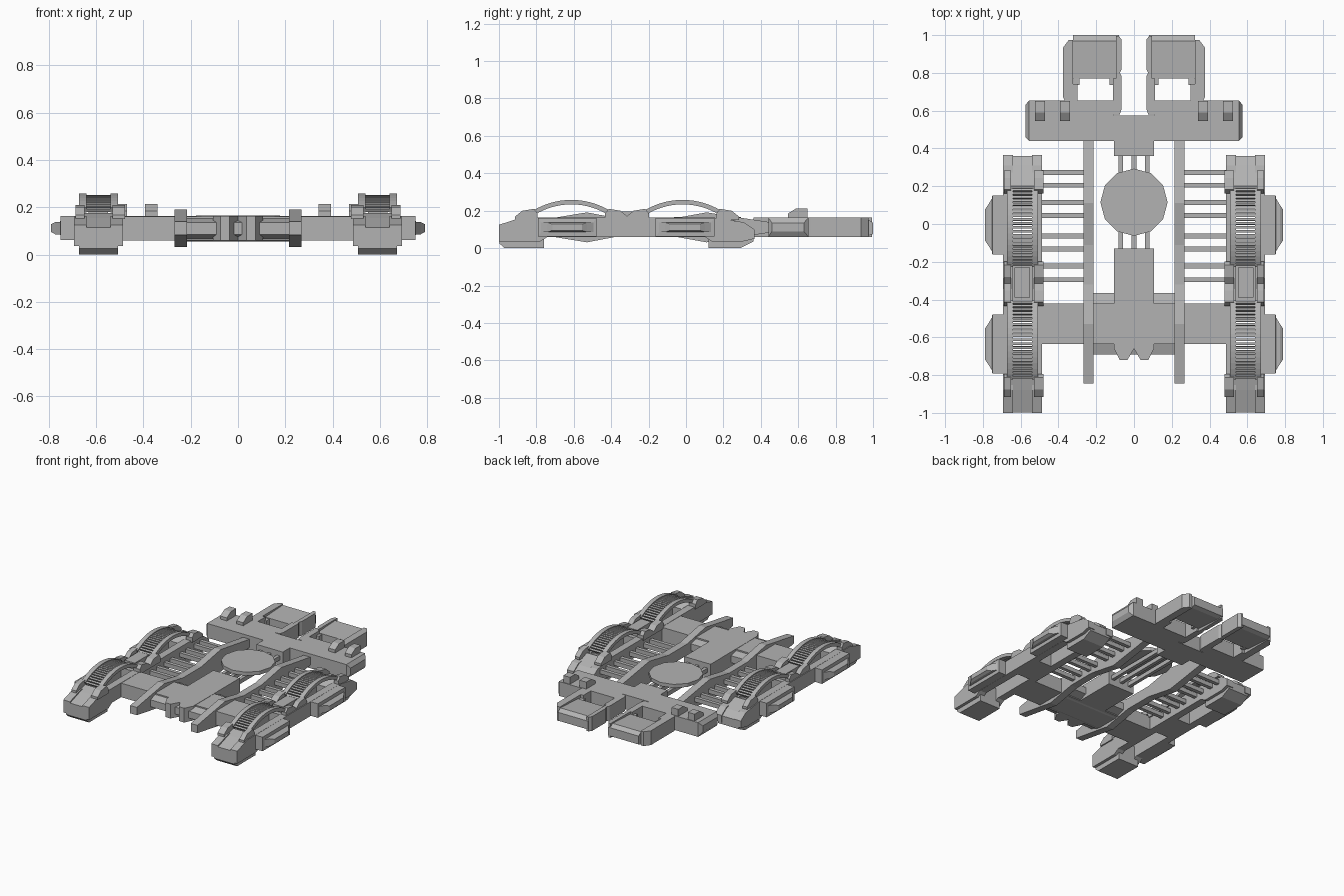
import bpy, bmesh, math
from mathutils import Vector

cube = bpy.data.objects.get("Cube")
if cube:
    bpy.data.objects.remove(cube, do_unlink=True)

grey = bpy.data.materials.new("plain_grey")
grey.use_nodes = True
tone = (0.45, 0.45, 0.45, 1)
grey.diffuse_color = tone
grey.node_tree.nodes["Principled BSDF"].inputs["Base Color"].default_value = tone


def finish(name, bm):
    bmesh.ops.recalc_face_normals(bm, faces=bm.faces)
    mesh = bpy.data.meshes.new(name)
    bm.to_mesh(mesh)
    bm.free()
    mesh.materials.append(grey)
    ob = bpy.data.objects.new(name, mesh)
    bpy.context.collection.objects.link(ob)
    return ob


def loft(bm, rings):
    """Closed solid through rings of equal point count."""
    loops = [[bm.verts.new(p) for p in ring] for ring in rings]
    bm.faces.new(loops[0])
    bm.faces.new(loops[-1])
    for a, b in zip(loops, loops[1:]):
        for i in range(len(a)):
            j = (i + 1) % len(a)
            bm.faces.new((a[i], a[j], b[j], b[i]))


def side(name, yz, x0, x1):
    """Side profile pushed along x."""
    bm = bmesh.new()
    loft(bm, [[(x, y, z) for y, z in yz] for x in (x0, x1)])
    return finish(name, bm)


def plan(name, xy, z0, z1):
    """Floor outline pushed along z."""
    bm = bmesh.new()
    loft(bm, [[(x, y, z) for x, y in xy] for z in (z0, z1)])
    return finish(name, bm)


def box(name, x0, x1, y0, y1, z0, z1):
    return side(name, [(y0, z0), (y1, z0), (y1, z1), (y0, z1)], x0, x1)


def rect(x, y0, y1, z0, z1):
    return [(x, y0, z0), (x, y1, z0), (x, y1, z1), (x, y0, z1)]


def mirrored(ob):
    """Second copy on the other side of x = 0."""
    bm = bmesh.new()
    bm.from_mesh(ob.data)
    for v in bm.verts:
        v.co.x = -v.co.x
    left = ob.name
    ob.name = left + "_left"
    finish(left + "_right", bm)


LO, HI = 0.06, 0.163

# Central beam with two pointed front teeth
plan("central_beam", [(-0.105, -0.13), (0.105, -0.13), (0.105, -0.66), (0.075, -0.72),
                      (0.035, -0.72), (0, -0.66), (-0.035, -0.72), (-0.075, -0.72),
                      (-0.105, -0.66)], LO, HI)
# Front cross axle and its faceted drum
box("front_axle", -0.52, 0.52, -0.635, -0.42, LO, HI - 0.002)
side("axle_drum", [(-0.69, 0.085), (-0.61, 0.056), (-0.45, 0.056), (-0.365, 0.085),
                   (-0.365, 0.135), (-0.45, 0.16), (-0.61, 0.16), (-0.69, 0.135)], -0.215, 0.215)

# Turntable disc on three thin rods
disc = [(0.178 * math.sin(i * math.tau / 12), 0.115 + 0.178 * math.cos(i * math.tau / 12))
        for i in range(12)]
plan("turntable_disc", disc, 0.14, 0.166)
for i, x in enumerate((-0.07, 0, 0.07)):
    box(f"centre_rod_{i}", x - 0.012, x + 0.012, -0.14, 0.37, 0.1, 0.13)

# Rear crossbar with tapered ends
bm = bmesh.new()
loft(bm, [rect(-0.575, 0.46, 0.63, 0.09, 0.135), rect(-0.555, 0.44, 0.655, LO, HI),
          rect(-0.105, 0.44, 0.655, LO, HI)])
mirrored(finish("rear_crossbar", bm))
box("rear_centre_block", -0.105, 0.105, 0.36, 0.575, LO, HI)

for x in (0.34, 0.47):
    mirrored(side("crossbar_lug", [(0.545, 0.15), (0.65, 0.15), (0.65, 0.213), (0.59, 0.213),
                                   (0.545, 0.185)], x, x + 0.053))

# Rear pads, each held between a short outer fender and a long inner fin
mirrored(side("rear_pad", [(0.77, 0.08), (0.97, 0.065), (1, 0.075), (1, 0.135), (0.97, 0.155),
                           (0.77, 0.145)], 0.08, 0.322))
mirrored(plan("pad_fender", [(0.3, 0.64), (0.36, 0.64), (0.375, 0.67), (0.375, 0.935),
                             (0.345, 0.975), (0.322, 0.975), (0.322, 0.74), (0.3, 0.74)], LO, HI))
mirrored(plan("pad_fin", [(0.11, 0.58), (0.075, 0.58), (0.065, 0.61), (0.065, 0.78),
                          (0.075, 0.8), (0.065, 0.82), (0.065, 0.975), (0.08, 0.995),
                          (0.095, 0.995), (0.095, 0.77), (0.11, 0.77)], LO, HI))
for x in (0.11, 0.3):
    mirrored(box("pad_bracket", x - 0.012, x + 0.02, 0.735, 0.78, 0.085, 0.14))

# Wavy inner rails, mirrored top to bottom about their mid height
wave = [(-0.845, 0.028), (-0.53, 0.08), (-0.32, 0.04), (-0.11, 0.04), (0.11, 0.08), (0.445, 0.028)]
mid = 0.111
mirrored(side("wavy_rail", [(y, mid + h) for y, h in wave] +
              [(y, mid - h) for y, h in reversed(wave)], 0.215, 0.268))

# Thin cross rods between rails and housings
for y in (0.272, 0.205, 0.113, 0.045, -0.063, -0.132, -0.222, -0.295):
    mirrored(box("cross_rod", 0.25, 0.5, y - 0.013, y + 0.013, 0.095, 0.125))

# Wheel housings: two long side walls, closed by feet at both ends
wall = [(-1, 0.035), (-0.78, 0.035), (-0.74, LO), (0.1, LO), (0.14, 0.035), (0.3, 0.035),
        (0.365, 0.05), (0.365, 0.1), (0.31, 0.138), (0.15, HI), (-0.88, HI), (-1, 0.125)]
for x0, x1 in ((0.487, 0.54), (0.64, 0.693)):
    mirrored(side("housing_wall", wall, x0, x1))
mirrored(side("front_foot", [(-0.998, 0.025), (-0.97, 0), (-0.76, 0), (-0.76, 0.14), (-0.81, 0.175),
                             (-0.88, 0.155), (-0.998, 0.115)], 0.508, 0.672))
mirrored(side("rear_foot", [(0.12, 0), (0.29, 0), (0.36, 0.035), (0.36, 0.095), (0.31, 0.13),
                            (0.2, 0.17), (0.12, 0.14)], 0.508, 0.672))
mirrored(box("housing_bridge", 0.53, 0.65, -0.42, -0.2, LO, 0.15))
mirrored(box("bridge_block", 0.55, 0.632, -0.39, -0.23, 0.14, 0.195))

# Two ribbed arches per housing
R, DROP = 0.395, -0.137
for cy in (-0.613, -0.018):
    def arc(radius, angle):
        return cy + radius * math.sin(angle), DROP + radius * math.cos(angle)

    angles = [math.radians(-32 + 64 * i / 14) for i in range(15)]
    band = [arc(R, a) for a in angles] + [arc(R - 0.024, a) for a in reversed(angles)]
    for x0, x1 in ((0.508, 0.54), (0.64, 0.672)):
        mirrored(side("arch_band", band, x0, x1))
    # Slats between the bands
    bm = bmesh.new()
    for i in range(21):
        a = math.radians(-31 + 62 * i / 20)
        w = 0.0135 / R
        quad = [arc(R - 0.007, a - w / 2), arc(R - 0.007, a + w / 2),
                arc(R - 0.022, a + w / 2), arc(R - 0.022, a - w / 2)]
        loft(bm, [[(x, y, z) for y, z in quad] for x in (0.536, 0.644)])
    mirrored(finish("arch_slats", bm))
    # Raised clamps where each arch lands
    for d in (-1, 1):
        clamp = [(cy + d * y, z) for y, z in ((0.302, 0.15), (0.302, 0.168), (0.262, 0.2),
                                              (0.2, 0.21), (0.18, 0.185), (0.18, 0.15))]
        for x0, x1 in ((0.478, 0.53), (0.65, 0.687)):
            mirrored(side("arch_clamp", clamp, x0, x1))
    # Tapered outer hub
    hy = cy + (-0.022 if cy < -0.3 else 0.013)
    bm = bmesh.new()
    loft(bm, [rect(0.68, hy - 0.157, hy + 0.157, LO + 0.001, HI - 0.001),
              rect(0.75, hy - 0.157, hy + 0.157, LO + 0.001, HI - 0.001),
              rect(0.752, hy - 0.14, hy + 0.14, 0.085, 0.138),
              rect(0.772, hy - 0.107, hy + 0.107, 0.085, 0.138),
              rect(0.79, hy - 0.08, hy + 0.08, 0.095, 0.128)])
    mirrored(finish("wheel_hub", bm))
